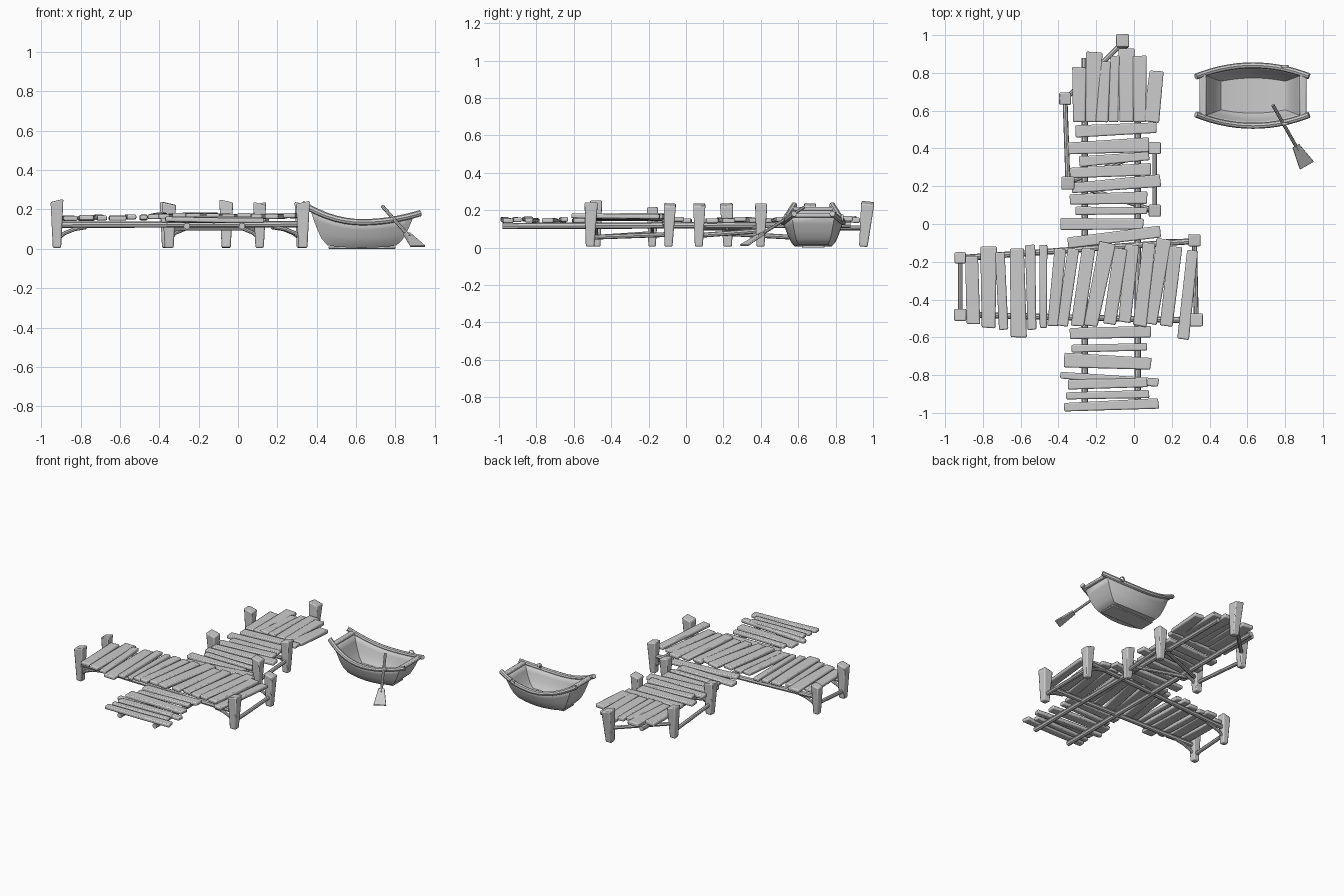
import bpy, bmesh, math, random
from mathutils import Vector, Matrix

random.seed(4)
cube = bpy.data.objects.get("Cube")
if cube:
    bpy.data.objects.remove(cube, do_unlink=True)

GREY = (0.6, 0.6, 0.6, 1)
mat = bpy.data.materials.new("weathered_grey")
mat.use_nodes = True
mat.diffuse_color = GREY
mat.node_tree.nodes["Principled BSDF"].inputs["Base Color"].default_value = GREY


def finish(name, bm, bevel=0.0, thick=0.0):
    """Turn a bmesh into a softly shaded object."""
    bmesh.ops.recalc_face_normals(bm, faces=bm.faces)
    mesh = bpy.data.meshes.new(name)
    bm.to_mesh(mesh)
    bm.free()
    mesh.materials.append(mat)
    ob = bpy.data.objects.new(name, mesh)
    bpy.context.collection.objects.link(ob)
    if thick:
        mod = ob.modifiers.new("Thickness", 'SOLIDIFY')
        mod.thickness = thick
        mod.offset = -1
    if bevel:
        mod = ob.modifiers.new("Bevel", 'BEVEL')
        mod.width = bevel
        mod.segments = 2
    bpy.ops.object.select_all(action='DESELECT')
    ob.select_set(True)
    bpy.context.view_layer.objects.active = ob
    bpy.ops.object.shade_smooth_by_angle(angle=math.radians(40))
    return ob


def frame(p0, p1):
    """Axes of a bar: along, sideways, upward."""
    along = (p1 - p0).normalized()
    side = along.cross(Vector((0, 0, 1)))
    side = side.normalized() if side.length > 0.3 else Vector((1, 0, 0))
    return along, side, side.cross(along)


def bar(name, p0, p1, w0, w1, h0, h1=None, bevel=0.006, sag=0.0, skew=0.0):
    """Tapered board from p0 to p1, with optional bow and slanted far end."""
    p0, p1 = Vector(p0), Vector(p1)
    along, side, up = frame(p0, p1)
    h1 = h1 or h0
    bm = bmesh.new()
    rings = []
    for t in (0, 0.5, 1):
        c = p0.lerp(p1, t) + up * sag * (1 - abs(2 * t - 1))
        w, h = (w0 + (w1 - w0) * t) / 2, (h0 + (h1 - h0) * t) / 2
        rings.append([bm.verts.new(c + side * a * w + up * b * h + along * a * skew * t)
                      for a, b in ((-1, -1), (1, -1), (1, 1), (-1, 1))])
    for lo, hi in zip(rings, rings[1:]):
        for i in range(4):
            bm.faces.new((lo[i], lo[i - 1], hi[i - 1], hi[i]))
    bm.faces.new(rings[0])
    bm.faces.new(rings[-1])
    return finish(name, bm, bevel)


def tube(name, points, radius, sides=8):
    """Round pole following a path."""
    pts = [Vector(p) for p in points]
    bm = bmesh.new()
    rings = []
    for i, p in enumerate(pts):
        _, side, up = frame(pts[max(i - 1, 0)], pts[min(i + 1, len(pts) - 1)])
        rings.append([bm.verts.new(p + radius * (side * math.cos(a) + up * math.sin(a)))
                      for a in (math.tau * k / sides for k in range(sides))])
    for lo, hi in zip(rings, rings[1:]):
        for i in range(sides):
            bm.faces.new((lo[i], lo[i - 1], hi[i - 1], hi[i]))
    bm.faces.new(rings[0])
    bm.faces.new(rings[-1])
    return finish(name, bm)


def plank(name, x0, y0, x1, y1, w, z, thick=0.025):
    """Deck board given in hundredths, slightly uneven."""
    j = [random.uniform(-1, 1) for _ in range(4)]
    bar(name, (x0 / 100, y0 / 100, z + 0.005 * j[0]), (x1 / 100, y1 / 100, z + 0.005 * j[1]),
        w / 100 * (1 + 0.12 * j[2]), w / 100 * (1 - 0.12 * j[2]), thick,
        bevel=0.007, sag=0.003 * j[3], skew=0.003 * j[0])


# Cross deck boards: back end, front end, width
for b in [(-86, -17, -85, -53, 7), (-77, -12, -77, -55, 8), (-71, -15, -69, -56, 5),
          (-62, -13, -61, -60, 8), (-55, -11, -54, -56, 5), (-48, -11, -48, -55, 4),
          (-39, -13, -43, -54, 6), (-32, -13, -38, -54, 6), (-24, -13, -30, -54, 7),
          (-14, -10, -23, -54, 8), (-7, -13, -13, -53, 7), (-1, -11, -5, -52, 7),
          (8, -10, 3, -54, 7), (16, -8, 9, -53, 7), (22, -12, 17, -54, 7),
          (31, -14, 26, -61, 6)]:
    plank("cross_deck_board", *b, 0.159 + (0.008 if b[0] > -45 else 0))

# Walkway boards: right end, left end, width
for b in [(-37, -97, 13, -95, 5), (-36, -91, 8, -90, 4), (-39, -80, 13, -84, 4),
          (-35, -85, 7, -84, 5), (-37, -72, 9, -74, 7), (-33, -66, 7, -65, 4),
          (-34, -58, 9, -57, 6), (-35, -10, 14, -4, 6), (-39, 0, 5, 0, 6),
          (-31, 7, 7, 7, 4), (-34, 13, 7, 14, 6), (-33, 19, 14, 23, 6),
          (-34, 27, 9, 29, 6), (-29, 33, 8, 36, 5), (-35, 40, 8, 42, 7),
          (-31, 49, 12, 51, 6)]:
    plank("walkway_board", *b, 0.147)

# Landing boards at the back end
for b in [(-29, 54, -29, 83, 7), (-22, 54, -21, 91, 8), (-17, 54, -15, 86, 6),
          (-11, 54, -10, 89, 5), (-4, 54, -4, 93, 8), (3, 54, 3, 89, 7),
          (9, 54, 12, 81, 8)]:
    plank("landing_board", *b, 0.15, 0.028)

# Posts: position, top height, top size
posts = [(-92, -18, 21, 6), (-92, -48, 24.5, 6.5), (32, -9, 23, 6.5), (33, -51, 23.5, 7),
         (-36.5, 66, 23, 6.5), (-35, 22, 23, 7), (11, 40, 23, 6.5), (11, 7, 23, 6.5),
         (-6, 96, 24, 7)]
for i, (x, y, top, size) in enumerate(posts):
    x, y, top, size = (v / 100 for v in (x, y, top, size))
    lean = 0.012 if i == len(posts) - 1 else random.uniform(-0.004, 0.004)
    bar("post", (x, y - lean, 0.005), (x, y + lean, top), size * 0.65, size,
        size * 0.65, size, bevel=0.007, skew=random.choice((-0.008, 0.008)))


def at(i, z):
    return Vector((posts[i][0] / 100, posts[i][1] / 100, z))


# Beams carrying the cross deck, with bowed corner braces
for a, b in ((0, 2), (1, 3)):
    tube("cross_beam", (at(a, 0.122), at(b, 0.125)), 0.016)
    for end, s in ((a, 1), (b, -1)):
        tube("corner_brace", [at(end, 0.05) + Vector((s * d, 0, h)) for d, h in
                              ((0, 0), (0.04, 0.03), (0.09, 0.05), (0.15, 0.06))], 0.01)

# Long beams below the walkway
for x in (-0.26, 0.02):
    tube("walkway_beam", ((x, -0.98, 0.115), (x, 0.88, 0.122)), 0.017)

# Ties across the walkway and low rails between neighbouring posts
for a, b in ((5, 6), (5, 7), (4, 8)):
    tube("walkway_tie", (at(a, 0.105), at(b, 0.105)), 0.013)
for a, b, z0, z1 in ((1, 0, 0.055, 0.075), (3, 2, 0.055, 0.07),
                     (5, 4, 0.075, 0.05), (7, 6, 0.065, 0.09)):
    tube("side_rail", (at(a, z0), at(b, z1)), 0.013)
for i, s in ((5, 1), (6, -1), (7, -1)):
    tube("walkway_brace", [at(i, 0.045) + Vector((s * d, 0, h)) for d, h in
                           ((0, 0), (0.03, 0.035), (0.09, 0.06))], 0.01)

# Boat hull
CX, CY = 0.63, 0.68


def hull_point(u, v, s):
    """u runs along the boat, v from floor edge to rim, s picks the side."""
    rim = 0.135 + (0.06 if u < 0 else 0.025) * abs(u) ** 2
    half = (0.098 - 0.018 * u * u) + (0.062 - 0.028 * u * u) * v ** 0.8
    x = CX + u * (0.175 + 0.09 * v ** 0.8)
    return Vector((x, CY + s * half, 0.005 + 0.012 * u * u + (rim - 0.005) * v ** 1.25))


bm = bmesh.new()
steps = [i / 6 - 1 for i in range(13)]
profile = [(v / 4, 1) for v in (4, 3, 2, 1, 0)] + [(v / 4, -1) for v in (0, 1, 2, 3, 4)]
grid = [[bm.verts.new(hull_point(u, v, s)) for v, s in profile] for u in steps]
for lo, hi in zip(grid, grid[1:]):
    for i in range(len(profile) - 1):
        bm.faces.new((lo[i], lo[i + 1], hi[i + 1], hi[i]))
for ring in (grid[0], grid[-1]):
    for i in range(4):
        bm.faces.new((ring[i], ring[i + 1], ring[-2 - i], ring[-1 - i]))
finish("boat_hull", bm, thick=0.012)

# Boat rims, end caps and keel strip
for s in (1, -1):
    path = [hull_point(u, 1, s) for u in [-1.14] + steps + [1.12]]
    tube("boat_rim", path, 0.016)
for u in (-1, 1):
    a, b = hull_point(u, 1, 1), hull_point(u, 1, -1)
    bar("boat_end_cap", a, b, 0.035, 0.035, 0.02)
bar("boat_keel", (CX - 0.17, CY, 0.006), (CX + 0.17, CY, 0.006), 0.12, 0.12, 0.012, bevel=0.003)

# Oar locks
for y in (0.53, 0.835):
    bm = bmesh.new()
    bmesh.ops.create_cone(bm, segments=12, radius1=0.019, radius2=0.019, depth=0.014,
                          matrix=Matrix.Translation((0.8, y, 0.158)) @ Matrix.Rotation(math.pi / 2, 4, 'X'))
    caps = [f for f in bm.faces if len(f.verts) > 4]
    rims = bmesh.ops.inset_individual(bm, faces=caps, thickness=0.008)
    bmesh.ops.bridge_loops(bm, edges=list({e for f in caps for e in f.edges}))
    bmesh.ops.delete(bm, geom=caps, context='FACES_ONLY')
    finish("oar_lock", bm)

# Oar resting over the side
grip, tip = Vector((0.735, 0.63, 0.215)), Vector((0.915, 0.31, 0.012))
tube("oar_shaft", (grip, grip.lerp(tip, 0.75)), 0.009)
bar("oar_blade", grip.lerp(tip, 0.68), tip, 0.04, 0.085, 0.014, 0.01, bevel=0.003)
